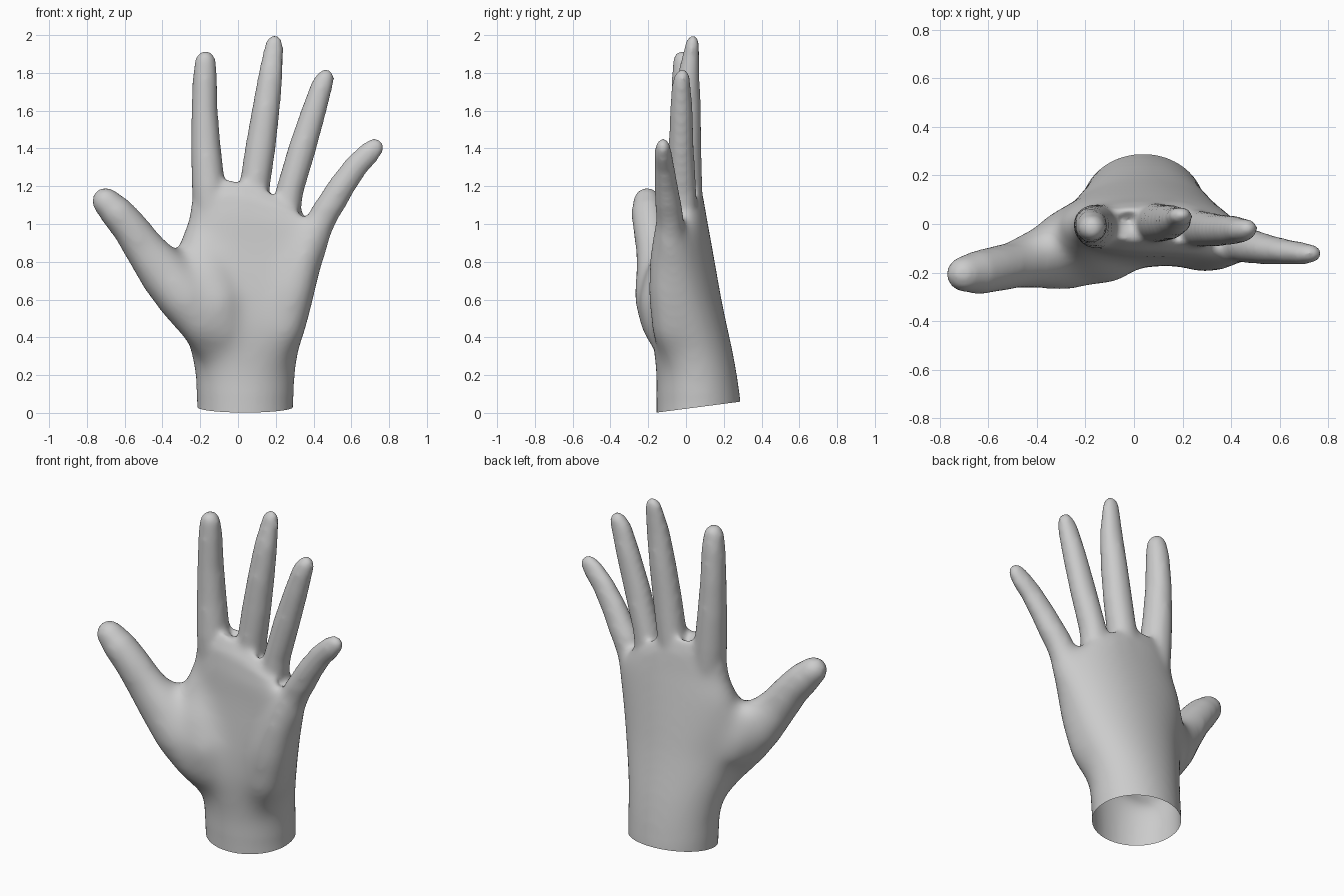
import bpy, bmesh, math
from mathutils import Vector

N = 32
bm = bmesh.new()


def loft(rings):
    """Skin a list of point rings into a closed volume."""
    vr = [[bm.verts.new(p) for p in r] for r in rings]
    for a, b in zip(vr, vr[1:]):
        for i in range(N):
            j = (i + 1) % N
            bm.faces.new((a[i], a[j], b[j], b[i]))
    bm.faces.new(vr[0][::-1])
    bm.faces.new(vr[-1])


def palm_ring(z, x0, x1, y0, y1, bend, drop, power):
    """Rounded section whose sides bend forward; little-finger side drops."""
    cx, a, cy, b = (x0 + x1) / 2, (x1 - x0) / 2, (y0 + y1) / 2, (y1 - y0) / 2
    thumb_bend = 0.07 * max(0, 1 - abs(z - 0.6) / 0.35)
    pts = []
    for i in range(N):
        t = 2 * math.pi * i / N
        c, s = math.cos(t), math.sin(t)
        x = cx + a * math.copysign(abs(c) ** power, c)
        u = (x - cx) / a
        y = cy + b * math.copysign(abs(s) ** power, s)
        y -= bend * max(0, u) ** 2 + thumb_bend * min(0, u) ** 2
        pts.append((x, y, z - drop * max(0, x + 0.05) ** 2))
    return pts


def digit(points):
    """Tapered tube (x, y, z, half width, half depth) with a round tip."""
    P = [Vector(p[:3]) for p in points]
    rings = []

    def ring(c, t, w, d):
        side = t.cross(Vector((0, 1, 0))).normalized()
        deep = side.cross(t).normalized()
        rings.append([c + side * (w * math.cos(2 * math.pi * i / N))
                      + deep * (d * math.sin(2 * math.pi * i / N)) for i in range(N)])

    for i, p in enumerate(points):
        t = (P[min(i + 1, len(P) - 1)] - P[max(i - 1, 0)]).normalized()
        ring(P[i], t, p[3], p[4])
    w, d = points[-1][3:]
    for k in (20, 40, 58, 74, 86):
        q = math.radians(k)
        ring(P[-1] + t * (w * 1.15 * math.sin(q)), t, w * math.cos(q), d * math.cos(q))
    loft(rings)


# Wrist and palm
loft([palm_ring(*r) for r in [
    (-0.25, -0.21, 0.29, -0.158, 0.295, 0, 0, 1),
    (0.05, -0.217, 0.292, -0.157, 0.290, 0, 0, 1),
    (0.20, -0.225, 0.302, -0.158, 0.272, 0, 0, 1),
    (0.32, -0.250, 0.322, -0.170, 0.252, 0.01, 0, 0.97),
    (0.45, -0.29, 0.360, -0.178, 0.222, 0.03, 0, 0.93),
    (0.60, -0.33, 0.400, -0.17, 0.190, 0.05, 0, 0.9),
    (0.75, -0.34, 0.440, -0.155, 0.163, 0.07, 0, 0.88),
    (0.90, -0.315, 0.478, -0.14, 0.136, 0.085, 0.15, 0.86),
    (1.03, -0.260, 0.495, -0.135, 0.112, 0.095, 0.4, 0.84),
    (1.15, -0.240, 0.48, -0.115, 0.092, 0.095, 0.8, 0.82),
    (1.235, -0.215, 0.45, -0.07, 0.062, 0.085, 1.15, 0.82)]])

# Heel of the palm on the little-finger side
digit([(0.18, -0.02, 0.28, 0.09, 0.10), (0.24, -0.07, 0.44, 0.115, 0.115),
       (0.29, -0.095, 0.65, 0.12, 0.11), (0.36, -0.105, 0.86, 0.09, 0.09),
       (0.42, -0.095, 1.0, 0.07, 0.07)])

# Thumb muscle pad, thumb, and the web towards the index finger
digit([(-0.05, -0.03, 0.30, 0.10, 0.10), (-0.09, -0.09, 0.44, 0.14, 0.13),
       (-0.13, -0.115, 0.58, 0.16, 0.14), (-0.18, -0.09, 0.74, 0.15, 0.12),
       (-0.19, -0.06, 0.86, 0.11, 0.09)])
digit([(-0.12, -0.05, 0.34, 0.11, 0.10), (-0.18, -0.11, 0.46, 0.125, 0.13),
       (-0.285, -0.13, 0.61, 0.142, 0.15), (-0.39, -0.145, 0.745, 0.136, 0.125),
       (-0.49, -0.17, 0.87, 0.112, 0.098), (-0.575, -0.187, 0.985, 0.096, 0.094),
       (-0.645, -0.20, 1.065, 0.089, 0.090), (-0.69, -0.205, 1.11, 0.077, 0.077)])
digit([(-0.23, -0.03, 0.58, 0.13, 0.12), (-0.29, -0.055, 0.70, 0.13, 0.11),
       (-0.35, -0.085, 0.78, 0.09, 0.085)])

# Index, middle, ring and little fingers
digit([(-0.13, -0.01, 0.95, 0.10, 0.09), (-0.156, -0.01, 1.20, 0.089, 0.092),
       (-0.170, -0.005, 1.40, 0.080, 0.083), (-0.177, -0.005, 1.60, 0.070, 0.075),
       (-0.175, -0.01, 1.78, 0.065, 0.066), (-0.173, -0.015, 1.855, 0.057, 0.056)])
digit([(0.06, 0.0, 0.95, 0.09, 0.09), (0.088, 0.005, 1.20, 0.081, 0.083),
       (0.118, 0.005, 1.40, 0.081, 0.077), (0.147, 0.008, 1.60, 0.074, 0.072),
       (0.174, 0.015, 1.80, 0.065, 0.057), (0.191, 0.033, 1.945, 0.050, 0.038)])
digit([(0.22, -0.02, 0.90, 0.09, 0.09), (0.275, -0.02, 1.18, 0.073, 0.075),
       (0.340, -0.025, 1.40, 0.074, 0.067), (0.402, -0.025, 1.60, 0.066, 0.061),
       (0.446, -0.025, 1.74, 0.058, 0.050), (0.459, -0.022, 1.765, 0.051, 0.044)])
digit([(0.35, -0.07, 0.82, 0.09, 0.08), (0.458, -0.088, 1.05, 0.078, 0.074),
       (0.549, -0.105, 1.20, 0.071, 0.062), (0.628, -0.115, 1.31, 0.065, 0.052),
       (0.700, -0.122, 1.382, 0.060, 0.046), (0.716, -0.122, 1.398, 0.054, 0.041)])

bmesh.ops.recalc_face_normals(bm, faces=bm.faces[:])
mesh = bpy.data.meshes.new("hand")
bm.to_mesh(mesh)
bm.free()
hand = bpy.data.objects.new("hand", mesh)
bpy.context.collection.objects.link(hand)
bpy.context.view_layer.objects.active = hand
hand.select_set(True)

# Fuse the volumes into one skin
rm = hand.modifiers.new("fuse", 'REMESH')
rm.mode = 'VOXEL'
rm.voxel_size = 0.015
bpy.ops.object.convert(target='MESH')

# Soften the joins, much more strongly on the palm than on the digits
group = hand.vertex_groups.new(name="palm")
for v in hand.data.vertices:
    x, y, z = v.co
    wz = min(max((z - 0.1) / 0.2, 0), max((1.08 - z) / 0.2, 0), 1)
    wx = min(max((x - z * -0.35 + 0.25) / 0.15, 0), 1)
    group.add([v.index], wz * wx, 'REPLACE')
for name, count, vg in (("soften", 14, ""), ("palm_soften", 100, "palm")):
    sm = hand.modifiers.new(name, 'SMOOTH')
    sm.factor = 0.5
    sm.iterations = count
    sm.vertex_group = vg
bpy.ops.object.convert(target='MESH')

# Open, slanted cut at the wrist
bm = bmesh.new()
bm.from_mesh(hand.data)
bmesh.ops.bisect_plane(bm, geom=bm.verts[:] + bm.edges[:] + bm.faces[:],
                       plane_co=(0, 0, 0.022), plane_no=(0, -0.13, 1), clear_inner=True)
bm.to_mesh(hand.data)
bm.free()
hand.data.update()
bpy.ops.object.shade_smooth()
